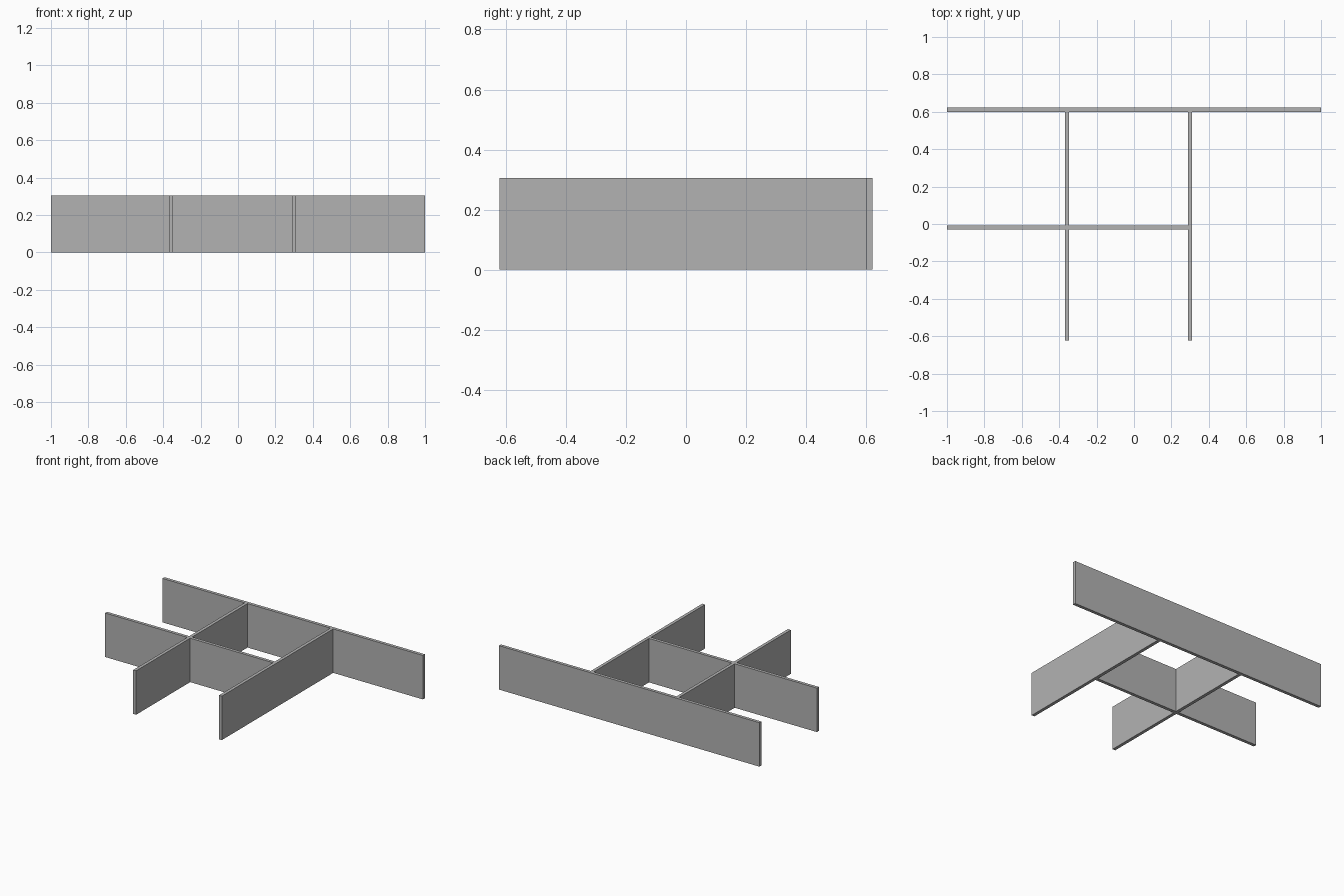
import bpy

cube = bpy.data.objects.get("Cube")
if cube:
    bpy.data.objects.remove(cube, do_unlink=True)

# One grey for every panel
GREY = (0.45, 0.45, 0.45, 1)
grey = bpy.data.materials.new("grey")
grey.use_nodes = True
grey.diffuse_color = GREY
grey.node_tree.nodes["Principled BSDF"].inputs["Base Color"].default_value = GREY

HEIGHT = 0.305
THICK = 0.022
HALF = THICK / 2
FRONT, BACK = -0.622, 0.622
WALL_FRONT = BACK - THICK
RIGHT_X, LEFT_X = -0.358, 0.3
CROSS_Y = -0.018


def panel(name, x0, x1, y0, y1):
    """Upright panel filling the given footprint."""
    bpy.ops.mesh.primitive_cube_add(
        size=1, location=((x0 + x1) / 2, (y0 + y1) / 2, HEIGHT / 2))
    obj = bpy.context.object
    obj.name = name
    obj.scale = (x1 - x0, y1 - y0, HEIGHT)
    bpy.ops.object.transform_apply(location=False, rotation=False, scale=True)
    obj.data.materials.append(grey)


# Long back wall
panel("back_wall", -1, 1, WALL_FRONT, BACK)

# Two dividers running from the front up to the back wall
for name, x in (("right_divider", RIGHT_X), ("left_divider", LEFT_X)):
    panel(name, x - HALF, x + HALF, FRONT, WALL_FRONT)

# Cross wall, in two pieces butting against the dividers
for name, x0, x1 in (("cross_wall_outer", -1, RIGHT_X - HALF),
                     ("cross_wall_inner", RIGHT_X + HALF, LEFT_X - HALF)):
    panel(name, x0, x1, CROSS_Y - HALF, CROSS_Y + HALF)
